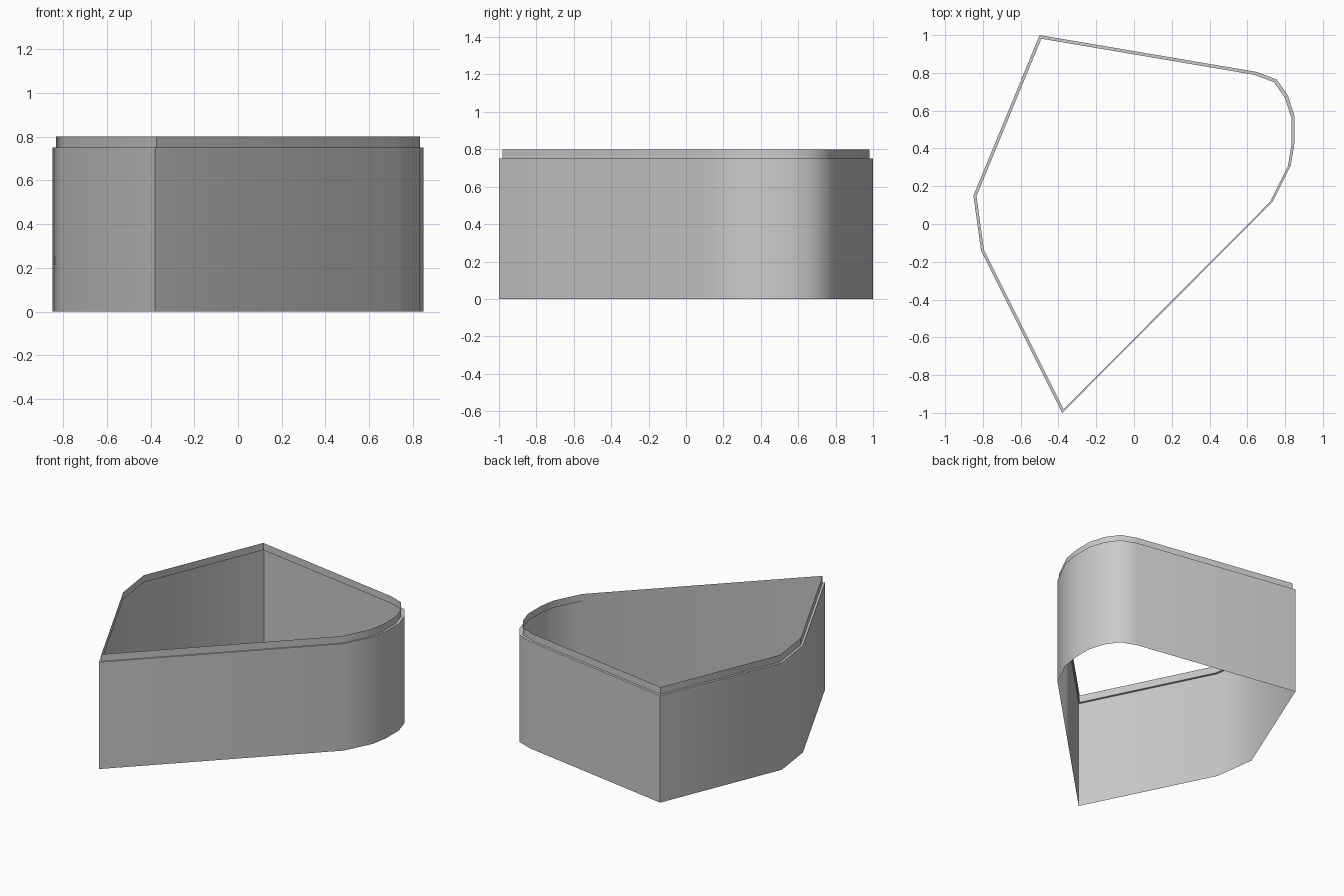
import bpy
import bmesh
from math import radians

if "Cube" in bpy.data.objects:
    bpy.data.objects.remove(bpy.data.objects["Cube"])

# Plan outline of the wall, counter-clockwise seen from above
OUTLINE = [(-0.38, -1.0), (0.735, 0.12), (0.83, 0.31), (0.85, 0.43),
           (0.85, 0.57), (0.815, 0.68), (0.755, 0.765), (0.65, 0.805),
           (-0.50, 1.0), (-0.85, 0.15), (-0.81, -0.14)]

# Side profile as (scale about the centre, height): wall, narrow ledge, raised lip
PROFILE = [(1.0, 0.0), (1.0, 0.75), (0.981, 0.75), (0.981, 0.80)]


def loft_outline(name, outline, profile):
    """Skin copies of the outline into an open thin shell."""
    bm = bmesh.new()
    rings = [[bm.verts.new((x * s, y * s, z)) for x, y in outline]
             for s, z in profile]
    n = len(outline)
    for low, high in zip(rings, rings[1:]):
        for i in range(n):
            j = (i + 1) % n
            bm.faces.new((low[i], low[j], high[j], high[i]))
    mesh = bpy.data.meshes.new(name)
    bm.to_mesh(mesh)
    bm.free()
    obj = bpy.data.objects.new(name, mesh)
    bpy.context.collection.objects.link(obj)
    return obj


# Open wall with stepped lip, smooth around the bends and sharp at the corners
wall = loft_outline("wall_with_lip", OUTLINE, PROFILE)
bpy.context.view_layer.objects.active = wall
wall.select_set(True)
bpy.ops.object.shade_smooth_by_angle(angle=radians(35))
